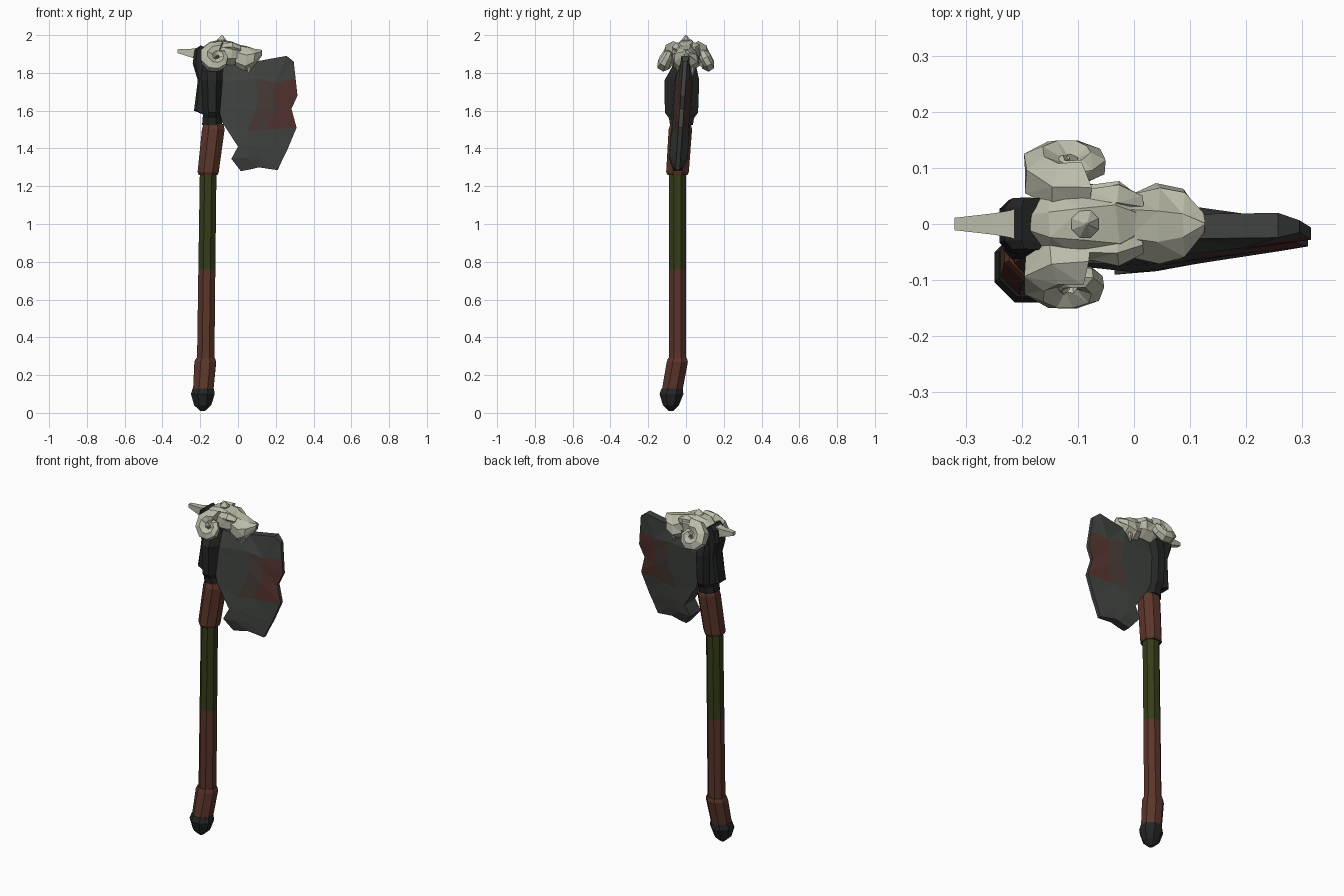
import bpy, bmesh, math, random
from mathutils import Vector
random.seed(4)


def material(name, rgb):
    m = bpy.data.materials.new(name)
    m.diffuse_color = (*rgb, 1)
    return m


BROWN = material("leather", (0.105, 0.036, 0.024))
GREEN = material("green_wrap", (0.036, 0.046, 0.010))
DARK = material("dark_iron", (0.018, 0.019, 0.019))
STEEL = material("steel", (0.050, 0.055, 0.048))
STAIN = material("stain", (0.062, 0.043, 0.037))
BLOOD = material("deep_stain", (0.085, 0.032, 0.027))
BONE = material("bone", (0.50, 0.50, 0.40))


def finish(name, bm, *mats):
    bmesh.ops.recalc_face_normals(bm, faces=bm.faces)
    me = bpy.data.meshes.new(name)
    bm.to_mesh(me)
    bm.free()
    for m in mats:
        me.materials.append(m)
    ob = bpy.data.objects.new(name, me)
    bpy.context.collection.objects.link(ob)
    return ob


def loft(name, rings, mat, jitter=0):
    """Skin a list of equal-length point rings and cap both ends."""
    bm = bmesh.new()
    rows = [[bm.verts.new(Vector(p) + Vector([random.uniform(-jitter, jitter) for _ in range(3)]))
             for p in ring] for ring in rings]
    n = len(rows[0])
    for a, b in zip(rows, rows[1:]):
        for i in range(n):
            bm.faces.new((a[i], a[(i + 1) % n], b[(i + 1) % n], b[i]))
    bm.faces.new(rows[0])
    bm.faces.new(rows[-1])
    if jitter:
        bmesh.ops.triangulate(bm, faces=bm.faces[:])
    return finish(name, bm, mat)


def ring(c, u, v, n=8):
    """Polygon ring round c, whose flats reach the half-widths u and v."""
    k = 1 / math.cos(math.pi / n)
    return [Vector(c) + k * (u * math.cos(a) + v * math.sin(a))
            for a in [(i + 0.5) * math.tau / n for i in range(n)]]


def post(name, sections, mat):
    """Upright loft from (z, x, y, half width x, half width y)."""
    return loft(name, [ring((x, y, z), Vector((rx, 0, 0)), Vector((0, ry, 0)))
                       for z, x, y, rx, ry in sections], mat)


# Shaft, grips and pommel
post("pommel", [(0.01, -0.187, -0.08, 0.012, 0.012), (0.04, -0.187, -0.08, 0.045, 0.042),
                (0.10, -0.186, -0.077, 0.063, 0.063), (0.13, -0.184, -0.073, 0.056, 0.056)], DARK)
post("lower_grip", [(0.12, -0.184, -0.073, 0.054, 0.055), (0.27, -0.173, -0.046, 0.058, 0.056),
                    (0.29, -0.172, -0.045, 0.050, 0.050)], BROWN)
post("lower_shaft", [(0.27, -0.171, -0.045, 0.046, 0.046), (0.76, -0.165, -0.045, 0.045, 0.045)], BROWN)
post("upper_shaft", [(0.76, -0.165, -0.045, 0.045, 0.045), (1.28, -0.158, -0.045, 0.044, 0.045)], GREEN)
post("upper_grip", [(1.26, -0.158, -0.045, 0.050, 0.053), (1.275, -0.158, -0.045, 0.056, 0.060),
                    (1.50, -0.131, -0.030, 0.060, 0.062), (1.53, -0.130, -0.028, 0.053, 0.054)], BROWN)

# Iron socket holding the blade
post("socket", [(1.525, -0.137, -0.024, 0.053, 0.061), (1.56, -0.137, -0.024, 0.050, 0.066),
                (1.59, -0.137, -0.024, 0.048, 0.088), (1.76, -0.138, -0.022, 0.056, 0.092),
                (1.83, -0.140, -0.010, 0.060, 0.065), (1.92, -0.140, 0.0, 0.055, 0.045)], DARK)

# Iron back plate, a bevelled profile
profile = [(-0.15, 1.57), (-0.233, 1.60), (-0.213, 1.76), (-0.240, 1.85),
           (-0.230, 1.92), (-0.200, 1.945), (-0.150, 1.92)]
loft("back_plate", [[(x * s - 0.185 * (1 - s), y - 0.05 * (1.92 - z), z) for x, z in profile]
                    for y, s in ((-0.046, 0.7), (-0.03, 1), (0.03, 1), (0.046, 0.7))], DARK)

# Notched blade: rows of (x, z) from socket to edge, thinning outward
blade = [
    [(-0.12, 1.86), (0.09, 1.86), (0.257, 1.89), (0.295, 1.86)],
    [(-0.10, 1.75), (0.09, 1.77), (0.200, 1.75), (0.305, 1.77)],
    [(-0.10, 1.68), (0.11, 1.66), (0.190, 1.69), (0.315, 1.68)],
    [(-0.10, 1.60), (0.09, 1.59), (0.200, 1.60), (0.283, 1.61)],
    [(-0.085, 1.54), (0.05, 1.49), (0.150, 1.50), (0.310, 1.51)],
    [(0.00, 1.41), (0.06, 1.42), (0.140, 1.40), (0.260, 1.39)],
    [(-0.035, 1.345), (0.04, 1.35), (0.120, 1.36), (0.235, 1.34)],
    [(0.015, 1.28), (0.06, 1.288), (0.110, 1.30), (0.210, 1.285)],
]
thick = [0.050, 0.044, 0.030, 0.011]
bm = bmesh.new()
grids = {}
for side in (-1, 1):
    for j, row in enumerate(blade):
        for i, (x, z) in enumerate(row):
            t = min(thick[i], 0.022) if j in (0, 7) else thick[i]
            y = -0.045 + 0.07 * (z - 1.28)
            grids[side, j, i] = bm.verts.new((x, y + side * t, z))
    for j in range(7):
        for i in range(3):
            f = bm.faces.new([grids[side, j + a, i + b] for a, b in ((0, 0), (0, 1), (1, 1), (1, 0))])
            if 1 <= j <= 3 and i >= 1:
                f.material_index = i
rim = ([(0, i) for i in range(4)] + [(j, 3) for j in range(1, 8)]
       + [(7, i) for i in (2, 1, 0)] + [(j, 0) for j in range(6, 0, -1)])
for a, b in zip(rim, rim[1:] + rim[:1]):
    bm.faces.new((grids[-1, *a], grids[-1, *b], grids[1, *b], grids[1, *a]))
bmesh.ops.triangulate(bm, faces=bm.faces[:])
finish("blade", bm, STEEL, STAIN, BLOOD)


def along_x(name, sections, mat, n=8, jitter=0):
    """Loft along x from (x, z centre, half width y, half height z)."""
    return loft(name, [ring((x, 0, z), Vector((0, ry, 0)), Vector((0, 0, rz)), n)
                       for x, z, ry, rz in sections], mat, jitter)


# Skull: cranium running into the snout
along_x("cranium", [(-0.19, 1.90, 0.025, 0.030), (-0.15, 1.90, 0.055, 0.060),
                    (-0.09, 1.905, 0.068, 0.068), (-0.03, 1.90, 0.072, 0.062),
                    (0.01, 1.895, 0.052, 0.050)], BONE, 8, 0.005)
along_x("snout", [(-0.01, 1.885, 0.056, 0.062), (0.04, 1.868, 0.070, 0.072),
                  (0.085, 1.880, 0.058, 0.048), (0.122, 1.905, 0.015, 0.012)], BONE, 8, 0.006)

# Crown spike and back spike
post("crown_spike", [(1.955, -0.088, 0, 0.020, 0.020), (1.975, -0.087, 0, 0.024, 0.024),
                     (2.0, -0.084, 0, 0.002, 0.002)], BONE)
along_x("back_spike", [(-0.20, 1.90, 0.028, 0.036), (-0.25, 1.905, 0.019, 0.022),
                       (-0.32, 1.915, 0.011, 0.010)], BONE, 4)

# Curled horns on tilted planes, brows and teeth, one of each per side
for side, label in ((-1, "left"), (1, "right")):
    centre = Vector((-0.112, side * 0.092, 1.873))
    u = Vector((1, 0, 0))
    v = Vector((0, -side * 0.5, 0.866))
    nrm = Vector((0, side * 0.866, 0.5))
    rings = []
    steps = 13
    for k in range(steps):
        t = k / (steps - 1)
        a = math.radians(70 + 500 * t)
        radial = u * math.cos(a) + v * math.sin(a)
        r = 0.058 - 0.046 * t ** 1.3
        tube = 0.043 - 0.033 * t
        rings.append(ring(centre + radial * r + nrm * 0.022 * t, radial * tube, nrm * tube, 6))
    loft(label + "_horn", rings, BONE, 0.003)
    loft(label + "_brow", [ring((x, side * y, z), Vector((0, r, 0)), Vector((0, 0, r)), 5)
                           for x, y, z, r in ((-0.08, 0.045, 1.94, 0.015), (-0.03, 0.045, 1.935, 0.024),
                                              (0.015, 0.035, 1.925, 0.012))], BONE, 0.003)
    post(label + "_tooth", [(1.785, 0.055, side * 0.035, 0.004, 0.004),
                            (1.83, 0.06, side * 0.035, 0.016, 0.016)], BONE)
